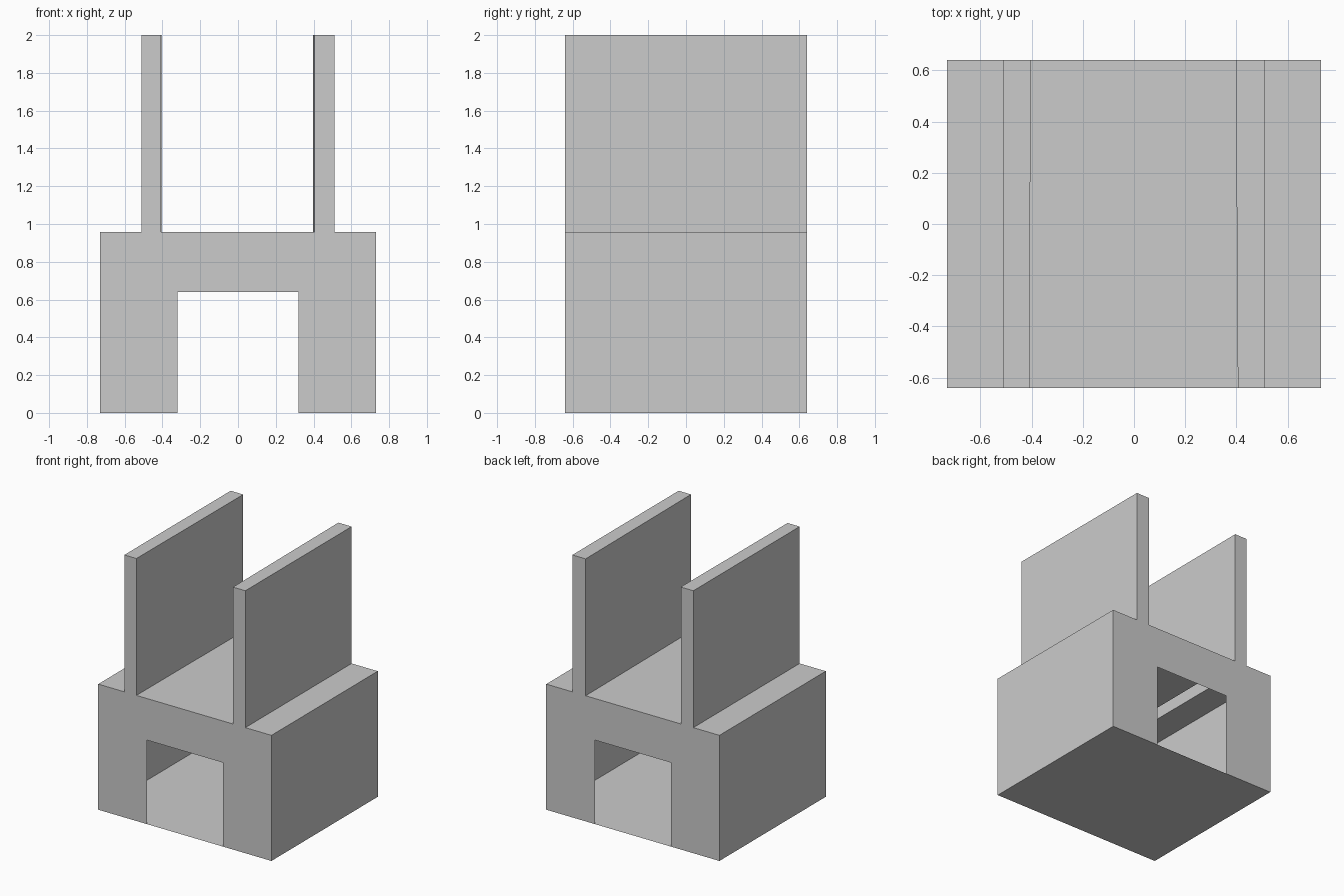
import bpy
import bmesh

if "Cube" in bpy.data.objects:
    bpy.data.objects.remove(bpy.data.objects["Cube"])

HALF_DEPTH = 0.64
BASE_X, BASE_Z = 0.73, 0.957
PANEL_OUT, PANEL_TOP = 0.51, 2.0
DOOR_X, DOOR_Z = 0.32, 0.64


def end_outline(inner_left, inner_right):
    """Outline of one end wall, from bottom right over the panels to bottom left."""
    return [
        (BASE_X, 0), (BASE_X, BASE_Z),
        (PANEL_OUT, BASE_Z), (PANEL_OUT, PANEL_TOP),
        (inner_right, PANEL_TOP), (inner_right, BASE_Z),
        (inner_left, BASE_Z), (inner_left, PANEL_TOP),
        (-PANEL_OUT, PANEL_TOP), (-PANEL_OUT, BASE_Z),
        (-BASE_X, BASE_Z), (-BASE_X, 0),
    ]


DOORWAY = [(-DOOR_X, 0), (-DOOR_X, DOOR_Z), (DOOR_X, DOOR_Z), (DOOR_X, 0)]

bm = bmesh.new()


def end_wall(y, inner_left, inner_right):
    """Thin end wall with its doorway; returns outer and doorway vertices."""
    outer = [bm.verts.new((x, y, z)) for x, z in end_outline(inner_left, inner_right)]
    door = [bm.verts.new((x, y, z)) for x, z in DOORWAY]
    bm.faces.new(outer + door)
    return outer, door


# End walls; the inner panel faces are very slightly skewed
front, front_door = end_wall(-HALF_DEPTH, -0.408, 0.406)
back, back_door = end_wall(HALF_DEPTH, -0.404, 0.398)

# Sides, ledges and hollow upright panels
for i in range(len(front) - 1):
    bm.faces.new((front[i], front[i + 1], back[i + 1], back[i]))

# Floor sheet, running between both doorways
bm.faces.new([front[-1], front_door[0], front_door[3], front[0],
              back[0], back_door[3], back_door[0], back[-1]])

bmesh.ops.recalc_face_normals(bm, faces=bm.faces)

mesh = bpy.data.meshes.new("hollow_base_with_panels")
bm.to_mesh(mesh)
bm.free()
shell = bpy.data.objects.new("hollow_base_with_panels", mesh)
bpy.context.collection.objects.link(shell)
